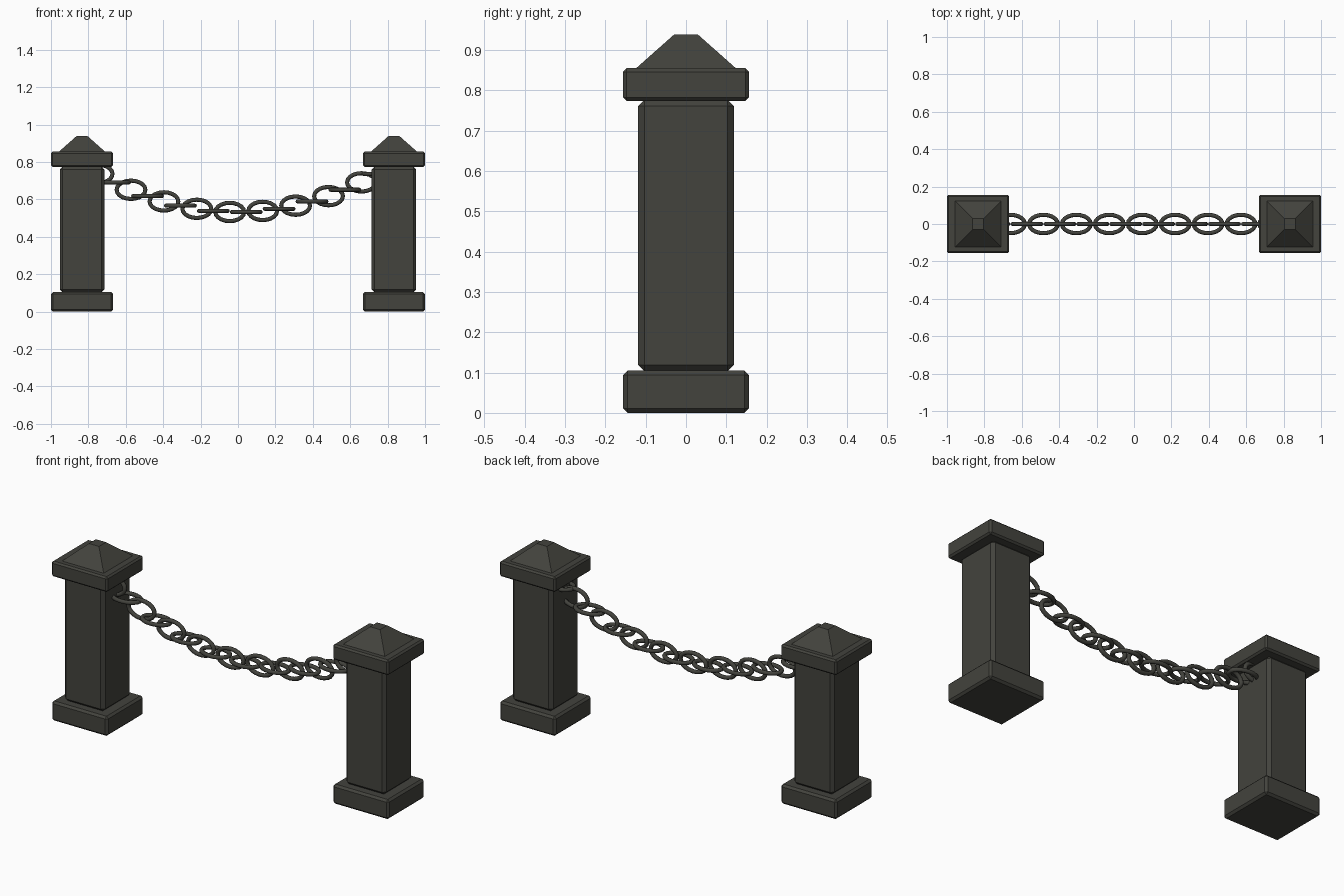
import bpy, bmesh, math

if "Cube" in bpy.data.objects:
    bpy.data.objects.remove(bpy.data.objects["Cube"])

iron = bpy.data.materials.new("dark grey iron")
iron.diffuse_color = (0.056, 0.056, 0.047, 1)
iron.use_nodes = True
iron.node_tree.nodes["Principled BSDF"].inputs["Base Color"].default_value = iron.diffuse_color


def finish(name, bm):
    bmesh.ops.recalc_face_normals(bm, faces=bm.faces)
    me = bpy.data.meshes.new(name)
    bm.to_mesh(me)
    bm.free()
    me.materials.append(iron)
    ob = bpy.data.objects.new(name, me)
    bpy.context.collection.objects.link(ob)
    return ob


def block(name, x, hx, hy, z0, z1, bevel):
    """Box with chamfered edges."""
    bm = bmesh.new()
    bmesh.ops.create_cube(bm, size=1)
    for v in bm.verts:
        v.co = (x + v.co.x * 2 * hx, v.co.y * 2 * hy, z0 + (v.co.z + 0.5) * (z1 - z0))
    bmesh.ops.bevel(bm, geom=bm.edges[:], offset=bevel, segments=1,
                    affect='EDGES', profile=0.5)
    return finish(name, bm)


def roof(name, x, h0, h1, z0, z1):
    """Cut-off pyramid on top of the cap."""
    bm = bmesh.new()
    bmesh.ops.create_cube(bm, size=2)
    for v in bm.verts:
        h, z = (h1, z1) if v.co.z > 0 else (h0, z0)
        v.co = (x + v.co.x * h, v.co.y * h, z)
    return finish(name, bm)


def link(name, x, z, upright, a=0.077, b=0.049, r=0.011, n=20, m=8):
    """Oval chain link, upright or lying flat."""
    bm = bmesh.new()
    rings = []
    for i in range(n):
        t = 2 * math.pi * i / n
        nx, ny = b * math.cos(t), a * math.sin(t)
        k = math.hypot(nx, ny)
        ring = []
        for j in range(m):
            p = 2 * math.pi * j / m
            u = a * math.cos(t) + nx / k * r * math.cos(p)
            v = b * math.sin(t) + ny / k * r * math.cos(p)
            w = r * math.sin(p)
            ring.append(bm.verts.new((x + u, w, z + v) if upright else (x + u, v, z + w)))
        rings.append(ring)
    for i in range(n):
        p, q = rings[i], rings[(i + 1) % n]
        for j in range(m):
            k = (j + 1) % m
            bm.faces.new((p[j], q[j], q[k], p[k]))
    ob = finish(name, bm)
    for f in ob.data.polygons:
        f.use_smooth = True


# two posts
for side, x in (("left", -0.834), ("right", 0.834)):
    block(side + "_base", x, 0.166, 0.156, 0.0, 0.105, 0.011)
    block(side + "_shaft", x, 0.119, 0.119, 0.103, 0.777, 0.016)
    block(side + "_cap", x, 0.166, 0.156, 0.773, 0.855, 0.009)
    roof(side + "_cap_point", x, 0.127, 0.03, 0.852, 0.938)

# sagging chain, links alternate upright and flat
for i in range(18):
    x = -0.748 + 0.088 * i
    link("chain_link_%02d" % i, x, 0.532 + 0.365 * x * x, i % 2 == 0)
